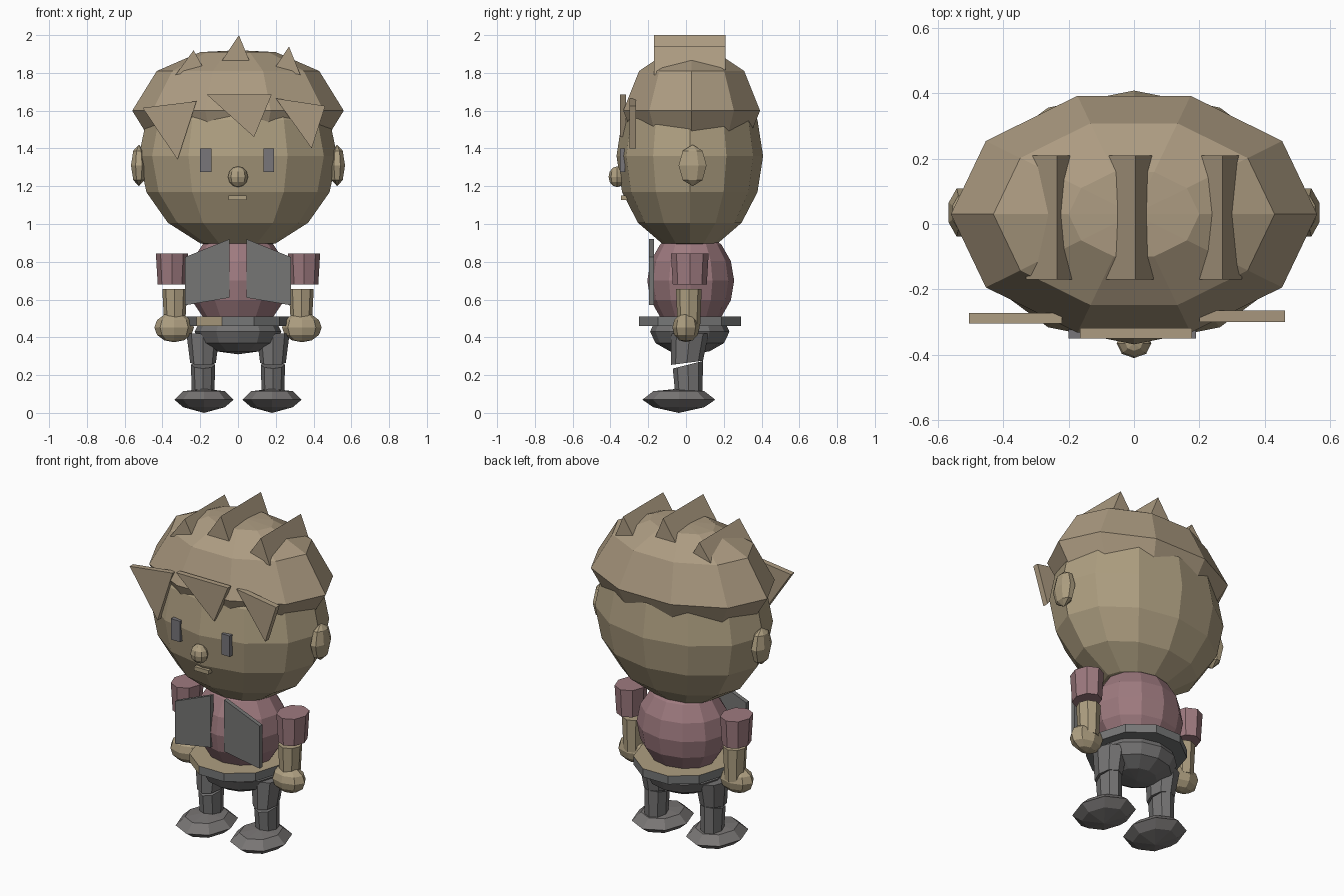
import bpy, bmesh, math

if "Cube" in bpy.data.objects:
    bpy.data.objects.remove(bpy.data.objects["Cube"])


def material(name, r, g, b):
    m = bpy.data.materials.new(name)
    lin = [((c / 255 + 0.055) / 1.055) ** 2.4 for c in (r, g, b)]
    m.diffuse_color = (*lin, 1)
    m.use_nodes = True
    m.node_tree.nodes["Principled BSDF"].inputs["Base Color"].default_value = m.diffuse_color
    return m


SKIN = material("skin tan", 174, 159, 129)
HAIR = material("hair tan", 172, 155, 129)
SHIRT = material("shirt rose", 158, 122, 127)
VEST = material("vest grey", 118, 118, 117)
PANTS = material("trouser grey", 116, 115, 115)
SHOE = material("shoe grey", 120, 117, 116)
EYE = material("eye grey", 120, 118, 122)
BELT = material("belt grey", 118, 119, 119)


def finish(name, bm, *mats):
    bmesh.ops.recalc_face_normals(bm, faces=bm.faces)
    mesh = bpy.data.meshes.new(name)
    bm.to_mesh(mesh)
    bm.free()
    for m in mats:
        mesh.materials.append(m)
    ob = bpy.data.objects.new(name, mesh)
    bpy.context.collection.objects.link(ob)
    return ob


def loft(name, rings, n, *mats, phase=0.0):
    """Flat-sided tube through rings of (x, y, z, radius x, radius y, tilt)."""
    bm = bmesh.new()
    loops = []
    for x, y, z, rx, ry, *tilt in rings:
        t = tilt[0] if tilt else 0
        loop = []
        for i in range(n):
            a = math.tau * i / n + phase
            dy = ry * math.sin(a)
            loop.append(bm.verts.new((x + rx * math.cos(a), y + dy, z + t * dy)))
        loops.append(loop)
    for lo, hi in zip(loops, loops[1:]):
        for i in range(n):
            j = (i + 1) % n
            bm.faces.new((lo[i], lo[j], hi[j], hi[i]))
    bm.faces.new(loops[0][::-1])
    bm.faces.new(loops[-1])
    bmesh.ops.remove_doubles(bm, verts=bm.verts, dist=0.0005)
    return finish(name, bm, *mats)


def ball(name, c, r, n, bands, mat, phase=0.0):
    """Low-poly ellipsoid."""
    rings = []
    for k in range(bands + 1):
        a = math.pi * (k / bands - 0.5)
        w = max(math.cos(a), 0)
        rings.append((c[0], c[1], c[2] + r[2] * math.sin(a), r[0] * w, r[1] * w))
    return loft(name, rings, n, mat, phase=phase)


def prism(name, points, y0, y1, mat):
    """Polygon in x and z, extruded along y."""
    bm = bmesh.new()
    front = [bm.verts.new((x, y0, z)) for x, z in points]
    back = [bm.verts.new((x, y1, z)) for x, z in points]
    bm.faces.new(front)
    bm.faces.new(back[::-1])
    for i in range(len(points)):
        j = (i + 1) % len(points)
        bm.faces.new((front[i], back[i], back[j], front[j]))
    return finish(name, bm, mat)


def box(name, x0, x1, z0, z1, y0, y1, mat):
    return prism(name, [(x0, z0), (x1, z0), (x1, z1), (x0, z1)], y0, y1, mat)


# Head and hair cap; the cap closes inside the head to give a jagged hairline
ball("head", (0, 0.02, 1.36), (0.525, 0.388, 0.5), 12, 8, SKIN)
loft("hair_cap", [(0, 0.03, z, r, r * 0.68) for r, z in
                  ((0.43, 1.39), (0.56, 1.6), (0.43, 1.81), (0.2, 1.91), (0, 1.92))],
     10, HAIR)

# Ridge spikes on top of the hair
for name, pts in (("left", [(-0.33, 1.79), (-0.18, 1.82), (-0.235, 1.92)]),
                  ("middle", [(-0.085, 1.865), (0.06, 1.865), (0.005, 2.0)]),
                  ("right", [(0.19, 1.82), (0.33, 1.79), (0.27, 1.94)])):
    prism("hair_spike_" + name, pts, -0.17, 0.21, HAIR)

# Flat triangular fringe locks
prism("fringe_left", [(-0.505, 1.615), (-0.22, 1.65), (-0.32, 1.34)], -0.305, -0.272, HAIR)
prism("fringe_middle", [(-0.165, 1.685), (0.178, 1.685), (0.085, 1.46)], -0.35, -0.318, HAIR)
prism("fringe_right", [(0.2, 1.665), (0.462, 1.625), (0.39, 1.4)], -0.3, -0.265, HAIR)

# Face details
box("left_eye", -0.2, -0.14, 1.275, 1.4, -0.35, -0.322, EYE)
box("right_eye", 0.135, 0.19, 1.275, 1.4, -0.35, -0.322, EYE)
ball("nose", (0, -0.365, 1.25), (0.053, 0.045, 0.055), 8, 6, SKIN)
box("mouth", -0.05, 0.045, 1.128, 1.152, -0.345, -0.31, SKIN)

# Torso
ball("torso", (0, 0.025, 0.70), (0.265, 0.23, 0.27), 12, 8, SHIRT)

# Belt disc: tan top and one tan side panel, grey elsewhere
belt = loft("belt", [(0, 0.02, 0.46, 0.27, 0.284), (0, 0.02, 0.51, 0.27, 0.284)],
            10, BELT, SKIN)
for f in belt.data.polygons:
    tan_side = -0.2 < f.center.x < -0.1 and f.center.y < -0.1
    if f.normal.z > 0.5 or tan_side:
        f.material_index = 1

# Hips
ball("hips", (0, 0.02, 0.43), (0.23, 0.21, 0.12), 12, 6, PANTS)

# Mirrored parts
for side, s in (("left", -1), ("right", 1)):
    prism(side + "_vest_panel", [(s * 0.045, 0.92), (s * 0.28, 0.825), (s * 0.28, 0.57),
                                 (s * 0.045, 0.61)], -0.195, -0.17, VEST)
    ball(side + "_ear", (s * 0.525, 0.035, 1.31), (0.045, 0.08, 0.11), 8, 4, SKIN, math.pi / 8)
    loft(side + "_sleeve", [(s * 0.35, 0.02, 0.68, 0.075, 0.09),
                            (s * 0.35, 0.02, 0.845, 0.085, 0.1)], 8, SHIRT)
    loft(side + "_forearm", [(s * 0.335, 0.015, 0.46, 0.055, 0.06),
                             (s * 0.335, 0.015, 0.655, 0.066, 0.068)], 8, SKIN)
    ball(side + "_hand", (s * 0.338, 0.0, 0.452), (0.105, 0.072, 0.078), 8, 6, SKIN)
    # Slanted ends leave a wedge-shaped notch at the front of the knee
    loft(side + "_thigh", [(s * 0.185, 0.005, 0.265, 0.068, 0.085, 0.13),
                           (s * 0.185, 0.02, 0.42, 0.088, 0.1)], 8, PANTS)
    loft(side + "_shin", [(s * 0.185, 0.015, 0.1, 0.06, 0.072),
                          (s * 0.185, 0.01, 0.255, 0.064, 0.08, 0.25)], 8, PANTS)
    loft(side + "_shoe", [(s * 0.18, -0.038, z, r * 0.157, r * 0.193) for r, z in
                          ((0, 0.0), (0.7, 0.03), (1, 0.07), (0.7, 0.115), (0, 0.128))],
         8, SHOE)
